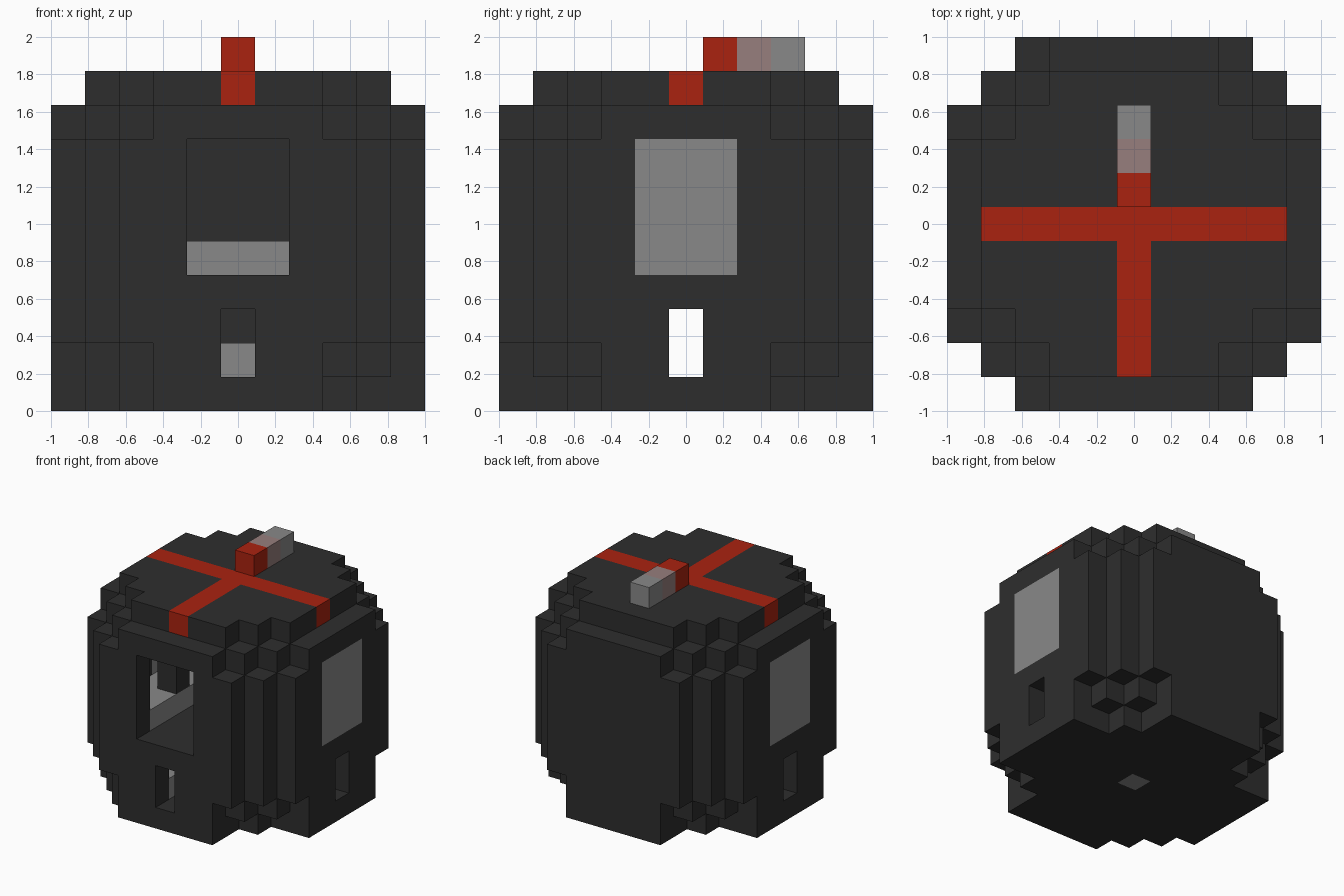
import bpy, bmesh, math
from mathutils import Vector

cube = bpy.data.objects.get("Cube")
if cube:
    bpy.data.objects.remove(cube, do_unlink=True)

U = 2 / 11  # edge of one block


def make_material(name, rgb):
    mat = bpy.data.materials.new(name)
    mat.use_nodes = True
    mat.diffuse_color = (*rgb, 1)
    mat.node_tree.nodes["Principled BSDF"].inputs["Base Color"].default_value = (*rgb, 1)
    return mat


charcoal = make_material("charcoal", (0.027, 0.027, 0.027))
red = make_material("red", (0.40, 0.016, 0.005))
grey = make_material("grey", (0.25, 0.25, 0.25))
pink = make_material("dusty pink", (0.31, 0.21, 0.205))

cells = {}  # block position -> part name


def fill(part, xs, ys, zs, rule=lambda x, y, z: True):
    """Put blocks of a part in a box wherever the rule holds; part None carves."""
    for x in xs:
        for y in ys:
            for z in zs:
                if rule(x, y, z):
                    if part:
                        cells[x, y, z] = part
                    else:
                        cells.pop((x, y, z), None)


def span(n):
    return range(-n, n + 1)


def body_rule(x, y, z):
    """Stepped round plan that narrows at the top and is notched at the base."""
    a, b = abs(x), abs(y)
    if z == 9:
        return a + b <= 6 and max(a, b) <= 4
    if z == 0 and sorted((a, b)) == [3, 4]:
        return x < 0 and y < 0
    return a + b <= (8 if 2 <= z <= 7 else 7)


# Outer body
fill("body", span(5), span(5), range(10), body_rule)

# Upper room with front window, bench around three sides and two posts
fill(None, span(3), span(4), range(4, 8))
fill(None, span(1), [-5], range(4, 8))
fill("upper_bench", span(3), span(4), [4], lambda x, y, z: abs(x) > 1 or y > 2)
for side in (-1, 1):
    fill("posts", [2 * side], [-2], range(5, 8))
    fill("side_windows", [4 * side, 5 * side], span(1), range(4, 8))

# Lower room with front slot, side slots and low benches
fill(None, span(2), span(4), [1, 2])
fill(None, [0], [-5], [1, 2])
fill("lower_bench", span(2), span(4), [1], lambda x, y, z: y and (x or y > 2))
fill(None, span(5), [0], [1, 2])
fill("base_plug", [0], [0], [0])

# Red cross inlaid in the roof
fill("roof_cross", span(4), [0], [9])
fill("roof_cross", [0], range(-4, 0), [9])

# Handle on the roof
fill("handle_root", [0], [1], [10])
fill("handle_middle", [0], [2], [10])
fill("handle_tip", [0], [3], [10])

materials = {
    "body": charcoal, "posts": charcoal, "roof_cross": red, "handle_root": red,
    "handle_middle": pink, "handle_tip": grey, "side_windows": grey,
    "upper_bench": grey, "lower_bench": grey, "base_plug": grey,
}


def build(part, mat):
    """Skin the exposed sides of a part's blocks and merge flat areas."""
    bm = bmesh.new()
    for cell, owner in cells.items():
        if owner != part:
            continue
        centre = Vector(cell) + Vector((0, 0, 0.5))
        for axis in range(3):
            for sign in (-1, 1):
                n = Vector((0, 0, 0))
                n[axis] = sign
                if tuple(int(c + d) for c, d in zip(cell, n)) in cells:
                    continue
                u = Vector((0, 0, 0))
                u[(axis + 1) % 3] = 1
                v = n.cross(u)
                corners = [n + u + v, n - u + v, n - u - v, n + u - v]
                bm.faces.new([bm.verts.new((centre + c / 2) * U) for c in corners])
    bmesh.ops.remove_doubles(bm, verts=bm.verts, dist=U / 100)
    bmesh.ops.dissolve_limit(bm, angle_limit=math.radians(1),
                             verts=bm.verts, edges=bm.edges)
    mesh = bpy.data.meshes.new(part)
    bm.to_mesh(mesh)
    bm.free()
    mesh.materials.append(mat)
    bpy.context.collection.objects.link(bpy.data.objects.new(part, mesh))


for part, mat in materials.items():
    build(part, mat)
